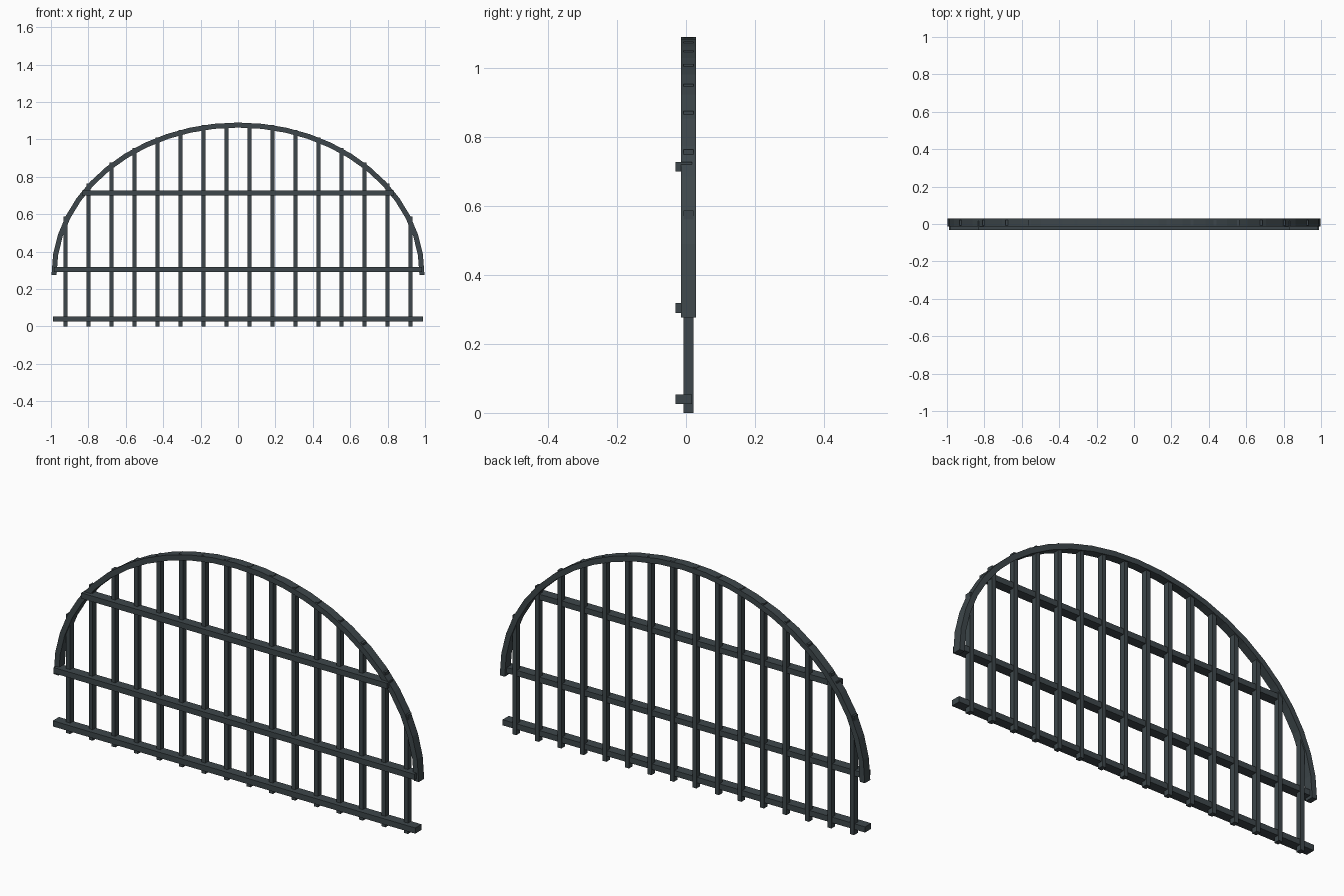
import bpy, bmesh, math

if "Cube" in bpy.data.objects:
    bpy.data.objects.remove(bpy.data.objects["Cube"], do_unlink=True)

iron = bpy.data.materials.new("dark_iron")
iron.use_nodes = True
COLOUR = (0.047, 0.062, 0.069, 1)
iron.diffuse_color = COLOUR
iron.node_tree.nodes["Principled BSDF"].inputs["Base Color"].default_value = COLOUR

SPRING, HALF_WIDTH, RISE = 0.28, 0.997, 0.81   # outer ellipse of the arch


def finish(name, bm):
    bmesh.ops.recalc_face_normals(bm, faces=bm.faces)
    mesh = bpy.data.meshes.new(name)
    bm.to_mesh(mesh)
    bm.free()
    mesh.materials.append(iron)
    obj = bpy.data.objects.new(name, mesh)
    bpy.context.collection.objects.link(obj)


def box(name, x, y, z):
    """Box from (low, high) ranges on each axis."""
    bm = bmesh.new()
    bmesh.ops.create_cube(bm, size=1)
    for v in bm.verts:
        for axis, (low, high) in enumerate((x, y, z)):
            v.co[axis] = low if v.co[axis] < 0 else high
    finish(name, bm)


# Arch: rectangular section swept along half an ellipse
def arch(segments=24, thick=0.027, front=-0.014, back=0.029):
    bm = bmesh.new()
    rings = []
    for i in range(segments + 1):
        t = math.pi * i / segments
        # section follows the ellipse normal
        nx, nz = math.cos(t) * RISE, math.sin(t) * HALF_WIDTH
        length = math.hypot(nx, nz)
        nx, nz = nx / length, nz / length
        x, z = HALF_WIDTH * math.cos(t), SPRING + RISE * math.sin(t)
        if i in (0, segments):
            z -= 0.004
        rings.append([bm.verts.new((x - nx * d, y, z - nz * d))
                      for d, y in ((0, front), (0, back), (thick, back), (thick, front))])
    for a, b in zip(rings, rings[1:]):
        for k in range(4):
            n = (k + 1) % 4
            bm.faces.new((a[k], a[n], b[n], b[k]))
    bm.faces.new(rings[0])
    bm.faces.new(rings[-1])
    finish("arch", bm)


arch()

# Upright bars reaching up to the arch
BARS, STEP, HALF_BAR = 16, 0.123, 0.0108
for i in range(BARS):
    x = (i - (BARS - 1) / 2) * STEP
    top = SPRING + RISE * math.sqrt(1 - (x / HALF_WIDTH) ** 2)
    box(f"upright_bar_{i + 1}", (x - HALF_BAR, x + HALF_BAR), (-0.007, 0.022), (0, top))

# Horizontal rails on the front
for name, half, low in (("bottom_rail", 0.99, 0.026),
                        ("middle_rail", 0.985, 0.29),
                        ("upper_rail", 0.835, 0.699)):
    box(name, (-half, half), (-0.031, 0.017), (low, low + 0.028))
